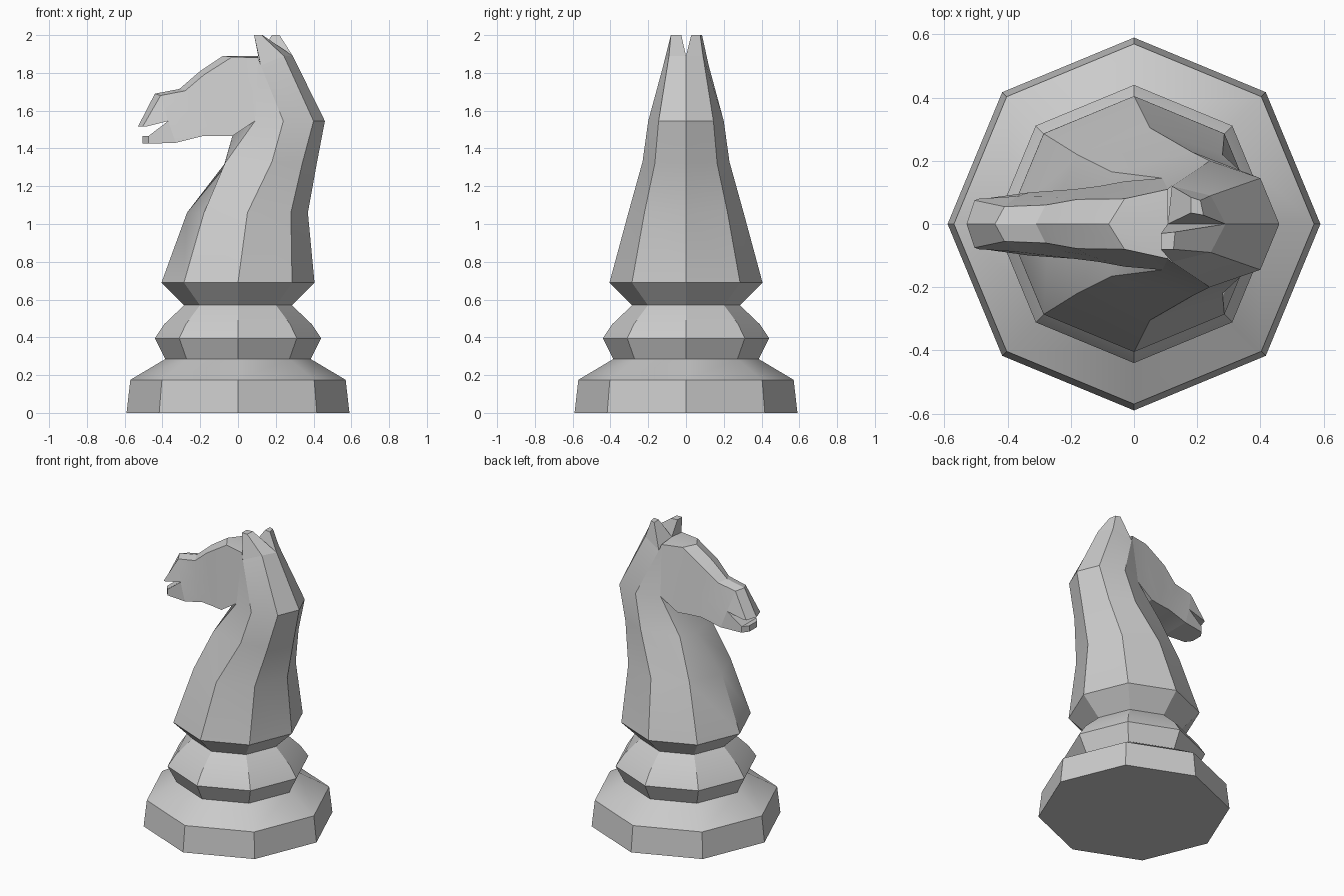
import bpy
import bmesh
import math

cube = bpy.data.objects.get("Cube")
if cube:
    bpy.data.objects.remove(cube, do_unlink=True)

# One plain grey for the whole piece
GREY = (0.6, 0.6, 0.6, 1.0)
grey = bpy.data.materials.new("plain grey")
grey.use_nodes = True
grey.diffuse_color = GREY
grey.node_tree.nodes["Principled BSDF"].inputs["Base Color"].default_value = GREY


def mirrored(half):
    """Close a half ring (y >= 0) by mirroring it across the y = 0 plane."""
    return half + [(x, -y, z) for x, y, z in reversed(half) if y > 0]


def loft(name, rings, cap_start=False, cap_end=False):
    """Skin a row of rings that all have the same number of points."""
    bm = bmesh.new()
    rows = [[bm.verts.new(p) for p in ring] for ring in rings]
    count = len(rows[0])
    for low, high in zip(rows, rows[1:]):
        for i in range(count):
            j = (i + 1) % count
            bm.faces.new((low[i], low[j], high[j], high[i]))
    if cap_start:
        bm.faces.new(list(reversed(rows[0])))
    if cap_end:
        bm.faces.new(rows[-1])
    bmesh.ops.recalc_face_normals(bm, faces=bm.faces)
    mesh = bpy.data.meshes.new(name)
    bm.to_mesh(mesh)
    bm.free()
    mesh.materials.append(grey)
    obj = bpy.data.objects.new(name, mesh)
    bpy.context.collection.objects.link(obj)
    bpy.ops.object.select_all(action="DESELECT")
    obj.select_set(True)
    bpy.context.view_layer.objects.active = obj
    bpy.ops.object.shade_smooth_by_angle(angle=math.radians(30))
    return obj


def octagon(radius, z):
    angles = [math.tau * i / 8 for i in range(8)]
    return [(radius * math.cos(a), radius * math.sin(a), z) for a in angles]


# Turned base with two collars
profile = [(0.59, 0), (0.57, 0.175), (0.385, 0.285), (0.44, 0.395),
           (0.39, 0.47), (0.285, 0.57), (0.405, 0.69)]
loft("turned_base", [octagon(r, z) for r, z in profile], cap_start=True)

# Neck rings: chest, chest side, flank, mane side, mane
crown = [(0.107, 0, 1.89), (0.107, 0.11, 1.88), (0.12, 0.12, 1.84),
         (0.243, 0.09, 1.89), (0.29, 0, 1.89)]
neck = [
    [(-0.405, 0, 0.69), (-0.286, 0.286, 0.69), (0, 0.405, 0.69),
     (0.286, 0.286, 0.69), (0.405, 0, 0.69)],
    [(-0.27, 0, 1.06), (-0.18, 0.22, 1.06), (0.05, 0.305, 1.06),
     (0.28, 0.22, 1.06), (0.37, 0, 1.06)],
    [(-0.08, 0, 1.29), (-0.07, 0.165, 1.32), (0.18, 0.23, 1.33),
     (0.34, 0.165, 1.32), (0.417, 0, 1.32)],
    [(-0.03, 0, 1.465), (0.09, 0.145, 1.545), (0.24, 0.2, 1.545),
     (0.4, 0.145, 1.545), (0.46, 0, 1.545)],
    crown,
]
loft("neck", [mirrored(ring) for ring in neck])

# Ears, one pricked forward and one laid back
ear_tips = {
    "left_ear": (1, [(0.18, 0.035), (0.18, 0.085), (0.21, 0.075), (0.22, 0.028)]),
    "right_ear": (-1, [(0.085, 0.03), (0.085, 0.08), (0.125, 0.08), (0.13, 0.025)]),
}
for name, (side, tip) in ear_tips.items():
    root = [(x, side * y, z) for x, y, z in crown[:1] + crown[2:]]
    loft(name, [root, [(x, side * y, 2.0) for x, y in tip]],
         cap_start=True, cap_end=True)


def head_ring(ridge, brow, jaw, cheek=None):
    """Half section from the ridge down to the jaw."""
    if cheek is None:
        cheek = tuple((a + b) / 2 for a, b in zip(brow, jaw))
    return [ridge, brow, cheek, jaw]


# Head from the crown to the corner of the mouth
head = [
    head_ring(crown[0], crown[1], neck[3][1]),
    head_ring((-0.08, 0, 1.89), (-0.03, 0.08, 1.885), (-0.03, 0.135, 1.465)),
    head_ring((-0.2, 0, 1.81), (-0.18, 0.078, 1.79), (-0.11, 0.12, 1.465)),
    head_ring((-0.31, 0, 1.715), (-0.28, 0.06, 1.705), (-0.19, 0.11, 1.465)),
    head_ring((-0.44, 0, 1.69), (-0.41, 0.055, 1.68), (-0.33, 0.1, 1.43),
              cheek=(-0.37, 0.088, 1.545)),
]
loft("head", [mirrored(ring) for ring in head])
ridge, brow, mouth_corner, jaw = head[-1]

# Open mouth
upper_lip = [(-0.53, 0, 1.515), (-0.505, 0.075, 1.515), (-0.49, 0.08, 1.515)]
loft("upper_muzzle", [mirrored([ridge, brow, mouth_corner]), mirrored(upper_lip)],
     cap_end=True)
lower_lip = [[(x, y, 1.465), (x, y, 1.425)] for x, y in ((-0.475, 0.08), (-0.505, 0.04))]
loft("lower_jaw", [mirrored(ring) for ring in [[mouth_corner, jaw]] + lower_lip],
     cap_end=True)
